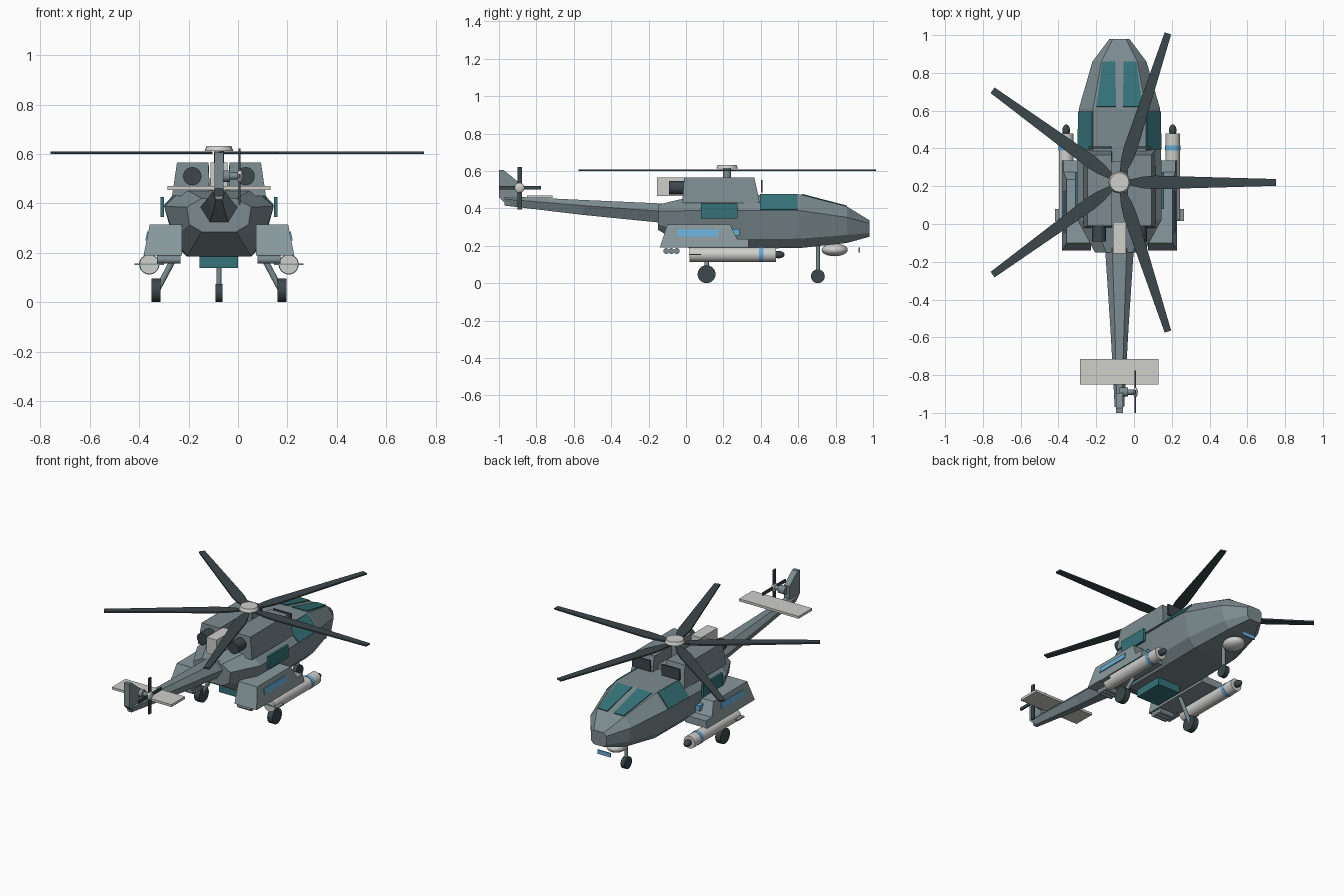
import bpy, bmesh, math
from mathutils import Vector, Matrix

if "Cube" in bpy.data.objects:
    bpy.data.objects.remove(bpy.data.objects["Cube"])

CX = -0.077  # aircraft centre line


def material(name, rgb):
    m = bpy.data.materials.new(name)
    m.diffuse_color = (*rgb, 1)
    m.use_nodes = True
    m.node_tree.nodes["Principled BSDF"].inputs["Base Color"].default_value = m.diffuse_color
    return m


HULL = material("hull_grey", (0.20, 0.26, 0.28))
SIDE = material("light_hull_grey", (0.25, 0.32, 0.34))
PALE = material("pale_grey", (0.62, 0.62, 0.60))
DARK = material("charcoal", (0.045, 0.063, 0.07))
TEAL = material("teal_glass", (0.035, 0.17, 0.19))
BLUE = material("light_blue", (0.14, 0.42, 0.68))


def finish(name, bm, mat, smooth=False):
    bmesh.ops.recalc_face_normals(bm, faces=bm.faces)
    me = bpy.data.meshes.new(name)
    bm.to_mesh(me)
    bm.free()
    ob = bpy.data.objects.new(name, me)
    bpy.context.collection.objects.link(ob)
    ob.location.x = CX
    me.materials.append(mat)
    if smooth:
        bpy.ops.object.select_all(action='DESELECT')
        ob.select_set(True)
        bpy.context.view_layer.objects.active = ob
        bpy.ops.object.shade_smooth_by_angle(angle=math.radians(40))
    return ob


def loft(name, rings, mat):
    """Closed skin through rings of equal point count."""
    bm = bmesh.new()
    vs = [[bm.verts.new(p) for p in r] for r in rings]
    n = len(vs[0])
    for a, b in zip(vs, vs[1:]):
        for i in range(n):
            j = (i + 1) % n
            bm.faces.new((a[i], a[j], b[j], b[i]))
    bm.faces.new(vs[0])
    bm.faces.new(vs[-1])
    return finish(name, bm, mat)


def box(name, x, y, z, mat):
    """Box from (min, max) ranges."""
    ring = lambda zz: [(x[0], y[0], zz), (x[1], y[0], zz), (x[1], y[1], zz), (x[0], y[1], zz)]
    return loft(name, [ring(z[0]), ring(z[1])], mat)


def rod(name, a, b, r, mat, sides=20, r2=None):
    a, b = Vector(a), Vector(b)
    d = b - a
    bm = bmesh.new()
    bmesh.ops.create_cone(bm, cap_ends=True, segments=sides, radius1=r,
                          radius2=r if r2 is None else r2, depth=d.length)
    rot = d.to_track_quat('Z', 'Y').to_matrix().to_4x4()
    bmesh.ops.transform(bm, matrix=Matrix.Translation((a + b) / 2) @ rot, verts=bm.verts)
    return finish(name, bm, mat, sides > 8)


def ball(name, c, size, mat):
    bm = bmesh.new()
    bmesh.ops.create_uvsphere(bm, u_segments=20, v_segments=12, radius=1)
    bmesh.ops.transform(bm, matrix=Matrix.Translation(c) @ Matrix.Diagonal((*size, 1)), verts=bm.verts)
    return finish(name, bm, mat, True)


def plate(name, pts, mat, t=0.004):
    """Thin panel centred on a surface."""
    pts = [Vector(p) for p in pts]
    n = (pts[1] - pts[0]).cross(pts[2] - pts[0]).normalized() * t
    return loft(name, [[p - n for p in pts], [p + n for p in pts]], mat)


# Fuselage: y, top (half width, z), shoulder, chine, belly
sections = [
    (-0.15, .07, .42, .13, .385, .12, .315, .07, .285),
    (0.02, .14, .46, .222, .388, .18, .26, .13, .185),
    (0.31, .14, .472, .222, .388, .18, .235, .13, .185),
    (0.61, .14, .475, .215, .388, .18, .238, .13, .188),
    (0.86, .095, .41, .143, .352, .125, .258, .09, .215),
    (0.98, .035, .337, .053, .32, .053, .268, .035, .248)]
rings = []
for y, a, za, b, zb, c, zc, d, zd in sections:
    half = [(a, y, za), (b, y, zb), (c, y, zc), (d, y, zd)]
    rings.append(half + [(-p[0], p[1], p[2]) for p in reversed(half)])
loft("fuselage", rings, HULL)

# Tail boom and fin
boom = []
for y, w, lo, hi in [(-0.10, .078, .32, .425), (-0.55, .048, .365, .445), (-0.97, .025, .415, .465)]:
    m = (lo + hi) / 2 + .01
    boom.append([(w * .5, y, hi), (w, y, m), (w * .5, y, lo), (-w * .5, y, lo), (-w, y, m), (-w * .5, y, hi)])
loft("tail_boom", boom, HULL)
fin = [(-1, .605), (-.975, .605), (-.895, .54), (-.895, .43), (-.96, .42), (-1, .46)]
loft("tail_fin", [[(s * .019, y, z) for y, z in fin] for s in (-1, 1)], HULL)
box("tail_stabilizer", (-.208, .208), (-.85, -.715), (.455, .470), PALE)

# Tail rotor
rod("tail_gearbox", (0, -.89, .51), (.045, -.89, .51), .024, HULL, 12)
rod("tail_rotor_shaft", (.04, -.89, .51), (.082, -.89, .51), .014, HULL, 12)
ball("tail_rotor_hub", (.085, -.89, .51), (.012, .027, .027), PALE)
box("tail_rotor_blade_upright", (.079, .088), (-.902, -.878), (.395, .622), DARK)
box("tail_rotor_blade_level", (.079, .088), (-1.0, -.775), (.501, .519), DARK)

# Main rotor
rod("rotor_mast", (0, .22, .44), (0, .22, .612), .021, HULL)
rod("rotor_hub", (0, .22, .612), (0, .22, .632), .058, PALE, 24, .05)
outline = [(.04, .012), (.12, .03), (.19, .036), (.83, .018)]
for k in range(5):
    rot = Matrix.Rotation(math.radians(72 * k), 3, 'Z')
    edge = outline + [(r, -w) for r, w in reversed(outline)]
    loft("rotor_blade", [[rot @ Vector((r, w, z)) + Vector((0, .22, 0)) for r, w in edge]
                         for z in (.600, .609)], DARK)

# Exhaust box and roof fairing
box("exhaust_box", (-.035, .035), (-.155, .01), (.465, .565), PALE)
box("roof_fairing", (-.06, .06), (-.01, .33), (.44, .50), HULL)

# Windscreen halves, side parts and running gear, mirrored
for s in (1, -1):
    plate("windscreen", [(s * .018, .62, .4735), (s * .122, .62, .4735),
                         (s * .09, .86, .411), (s * .022, .86, .411)], TEAL)
    plate("cockpit_side_window", [(s * .22, .395, .390), (s * .143, .395, .473),
                                  (s * .143, .595, .474), (s * .216, .595, .390)], TEAL)
    box("cabin_window", sorted((s * .222, s * .236)), (.08, .275), (.345, .425), TEAL)
    box("fuselage_marking", sorted((s * .19, s * .218)), (.245, .285), (.255, .29), BLUE)

    # Engines
    low = [(.04, -.02), (.19, -.02), (.19, .395), (.04, .395)]
    high = [(.042, -.01), (.17, -.01), (.17, .365), (.042, .365)]
    loft("engine_housing", [[(s * x, y, .43) for x, y in low], [(s * x, y, .565) for x, y in high]], HULL)
    rod("engine_nozzle", (s * .108, -.092, .51), (s * .108, 0, .51), .037, DARK)
    box("engine_intake", sorted((s * .04, s * .165)), (.40, .41), (.485, .553), DARK)

    # Sponson: stepped side profile, outer face leaning inward
    prof = [(-.14, .19), (-.10, .315), (.235, .315), (.275, .235), (.335, .235), (.335, .19)]
    lean = lambda z: .305 - (z - .19) * .2
    loft("sponson", [[(s * .15, y, z) for y, z in prof], [(s * lean(z), y, z) for y, z in prof]], SIDE)
    plate("sponson_marking", [(s * lean(z), y, z) for y, z in
                              [(-.045, .25), (.175, .25), (.175, .285), (-.045, .285)]], BLUE, .005)
    for y in (-.105, -.078, -.05):
        rod("flare_tube", (s * .155, y, .172), (s * .25, y, .172), .016, HULL, 12)

    # Underwing pod
    px = s * .282
    rod("pod_body", (px, .02, .153), (px, .48, .153), .039, PALE, 24)
    rod("pod_band", (px, .39, .153), (px, .415, .153), .041, BLUE, 24)
    ball("pod_tip", (px, .495, .153), (.02, .032, .02), DARK)
    box("pod_fin", (px - .06, px + .06), (.015, .08), (.15, .157), SIDE)

    # Main wheel
    rod("main_strut", (s * .17, .11, .20), (s * .25, .11, .05), .012, HULL, 12)
    rod("main_wheel", (s * .237, .11, .048), (s * .273, .11, .048), .048, DARK, 24)

# Nose wheel
rod("nose_strut", (0, .705, .04), (0, .705, .22), .011, HULL, 12)
rod("nose_wheel", (-.014, .705, .037), (.014, .705, .037), .037, DARK, 24)

# Belly tray, nose sensor and sensor plate
box("belly_tray", (-.078, .078), (.03, .22), (.138, .20), TEAL)
ball("nose_sensor", (0, .795, .178), (.06, .07, .034), PALE)
box("sensor_plate", (-.045, .045), (.921, .929), (.165, .19), BLUE)
